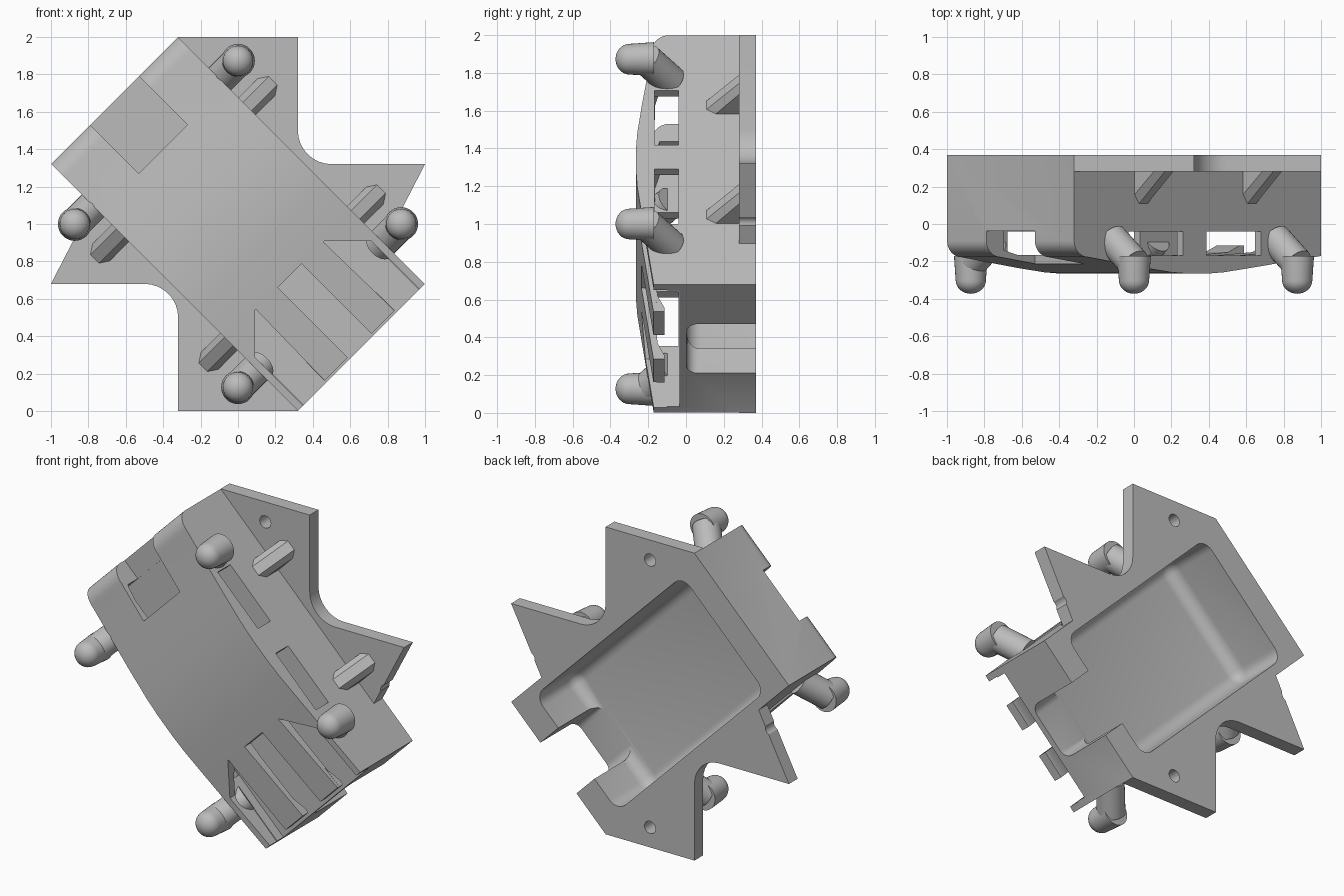
import bpy, bmesh, math
from mathutils import Matrix, Vector

if "Cube" in bpy.data.objects:
    bpy.data.objects.remove(bpy.data.objects["Cube"], do_unlink=True)

# Single plastic colour
grey = bpy.data.materials.new("plain grey")
grey.use_nodes = True
grey.diffuse_color = (0.5, 0.5, 0.5, 1)
grey.node_tree.nodes["Principled BSDF"].inputs["Base Color"].default_value = (0.5, 0.5, 0.5, 1)

# Parts are built in the housing's own frame: x along its length, z across it,
# then everything is turned by an eighth of a turn and lifted onto the ground.
PLACE = Matrix.Translation((0, 0, 1)) @ Matrix.Rotation(math.radians(45), 4, 'Y')
END, SIDE = 0.933, 0.48


def make(name, bm):
    bmesh.ops.recalc_face_normals(bm, faces=bm.faces[:])
    mesh = bpy.data.meshes.new(name)
    bm.to_mesh(mesh)
    bm.free()
    mesh.materials.append(grey)
    obj = bpy.data.objects.new(name, mesh)
    bpy.context.collection.objects.link(obj)
    return obj


def prism(name, points, a, b, axis):
    """Extrude a 2D outline along y or z from a to b."""
    bm = bmesh.new()
    place = (lambda p: (p[0], p[1], a)) if axis == 'z' else (lambda p: (p[0], a, p[1]))
    face = bm.faces.new([bm.verts.new(place(p)) for p in points])
    new = bmesh.ops.extrude_face_region(bm, geom=[face])["geom"]
    step = Vector((0, 0, b - a)) if axis == 'z' else Vector((0, b - a, 0))
    bmesh.ops.translate(bm, vec=step, verts=[g for g in new if isinstance(g, bmesh.types.BMVert)])
    return make(name, bm)


def box(name, x, y, z, bevel=0):
    bm = bmesh.new()
    bmesh.ops.create_cube(bm, size=1)
    for v in bm.verts:
        v.co = [lo + (c + 0.5) * (hi - lo) for c, (lo, hi) in zip(v.co, (x, y, z))]
    if bevel:
        bmesh.ops.bevel(bm, geom=bm.edges[:], offset=bevel, segments=6, profile=0.5, affect='EDGES')
    return make(name, bm)


def rod(name, start, end, radius):
    start, end = Vector(start), Vector(end)
    axis = end - start
    turn = axis.to_track_quat('Z', 'Y').to_matrix().to_4x4()
    bm = bmesh.new()
    bmesh.ops.create_cone(bm, cap_ends=True, segments=32, radius1=radius, radius2=radius,
                          depth=axis.length, matrix=Matrix.Translation((start + end) / 2) @ turn)
    return make(name, bm)


def combine(target, other, operation):
    mod = target.modifiers.new(operation, 'BOOLEAN')
    mod.operation, mod.solver, mod.object = operation, 'EXACT', other
    bpy.context.view_layer.update()
    graph = bpy.context.evaluated_depsgraph_get()
    mesh = bpy.data.meshes.new_from_object(target.evaluated_get(graph))
    target.modifiers.clear()
    target.data = mesh
    bpy.data.objects.remove(other, do_unlink=True)


# Housing: shallow arched front with one rounded end
def arc(cx, cy, rx, ry, start, end, n=8):
    angles = [math.radians(start + (end - start) * i / n) for i in range(n + 1)]
    return [(cx + rx * math.cos(t), cy + ry * math.sin(t)) for t in angles]


profile = [(-END, 0.37)] + arc(-0.823, -0.09, 0.11, 0.088, 180, 270)
profile += [(-0.4, -0.235), (-0.2, -0.258), (-0.08, -0.265), (0.08, -0.265),
            (0.2, -0.258), (0.4, -0.235), (END, -0.171), (END, 0.37)]
housing = prism("housing", profile, -SIDE, SIDE, 'z')

# Mounting flange: cross-shaped plate with two rounded inner corners
half = [(-0.32, 1), (0.32, 1)] + arc(0.5, 0.5, 0.18, 0.18, 180, 270) + [(1, 0.32), (1, -0.32)]
half = half[:-1]
outline = half + [(-x, -z) for x, z in half]
root = math.sqrt(2)
outline = [((x - z) / root, (x + z) / root) for x, z in outline]
combine(housing, prism("flange", outline, 0.28, 0.37, 'y'), 'UNION')

# Rear cavity, cable opening, and the thin card pocket in front of them
pocket = [(-0.8, -0.035), (-0.8, -0.14), (-0.7, -0.165), (0.5, -0.17), (1, -0.138), (1, -0.035)]
cutters = [
    box("cavity", (-0.75, 0.75), (0, 0.6), (-0.42, 0.42), 0.08),
    box("cable_opening", (0.55, 1.2), (0.002, 0.6), (-0.184, 0.184), 0.06),
    prism("pocket", pocket, -0.435, 0.435, 'z'),
    box("thumb_notch", (-1.1, -0.566), (-0.4, -0.037), (-0.184, 0.184)),
    box("finger_gap", (0.39, 1.1), (-0.4, -0.1), (-0.09, 0.09)),
    box("finger_trim", (0.92, 1.1), (-0.4, -0.1), (-0.3, 0.3)),
]
# Side windows right through both walls
for lo, hi in ((-0.52, -0.11), (0.07, 0.48)):
    cutters.append(box("window", (lo, hi), (-0.168, -0.04), (-0.6, 0.6)))
# Flared gaps outside the spring fingers, and screw holes
for s in (-1, 1):
    gap = [(0.39, 0.26), (0.57, 0.44), (1.1, 0.44), (1.1, 0.268), (0.39, 0.255)]
    cutters.append(prism("flared_gap", [(u, s * v) for u, v in gap], -0.4, -0.1, 'y'))
    for e in (-1, 1):
        cutters.append(rod("screw_hole", (e * 0.615, 0.2, s * 0.615), (e * 0.615, 0.5, s * 0.615), 0.04))
for cutter in cutters:
    combine(housing, cutter, 'DIFFERENCE')
parts = [housing]

for s, side in ((-1, "right"), (1, "left")):
    # Catch at the tip of each spring finger
    catch = [(0.78, -0.16), (0.92, -0.155), (0.92, -0.115), (0.89, -0.115)]
    lo, hi = sorted((s * 0.09, s * 0.265))
    parts.append(prism(side + "_finger_catch", catch, lo, hi, 'z'))
    for e, level in ((-1, "upper"), (1, "lower")):
        tag = f"{side}_{level}_"
        # Hook arm leaning out of the side wall
        u, v = e * 0.617, s * 0.617
        parts.append(rod(tag + "hook_arm", (u, -0.21, v), (u, -0.078, s * 0.45), 0.085))
        # Hook post: tapered peg with a domed tip
        bm = bmesh.new()
        shape = [(0, -0.17), (0.09, -0.17)] + arc(0, -0.3, 0.081, 0.073, 0, -90)
        verts = [bm.verts.new((r, y, 0)) for r, y in shape]
        edges = [bm.edges.new(pair) for pair in zip(verts, verts[1:])]
        bmesh.ops.spin(bm, geom=verts + edges, cent=(0, 0, 0), axis=(0, 1, 0),
                       angle=math.tau, steps=32)
        bmesh.ops.remove_doubles(bm, verts=bm.verts[:], dist=0.0005)
        bmesh.ops.translate(bm, vec=(u, 0, v), verts=bm.verts[:])
        parts.append(make(tag + "hook_post", bm))
        # Chamfered gusset between wall and flange
        bm = bmesh.new()
        for w in (-1, 1):
            for du, y, z in ((0.065, 0.285, 0.47), (0.065, 0.285, 0.63), (0.032, 0.285, 0.68),
                             (0.065, 0.15, 0.47), (0.032, 0.1, 0.47)):
                bm.verts.new((e * 0.41 + w * du, y, s * z))
        bmesh.ops.convex_hull(bm, input=bm.verts[:])
        bmesh.ops.dissolve_limit(bm, angle_limit=0.01, verts=bm.verts[:], edges=bm.edges[:])
        parts.append(make(tag + "gusset", bm))

# Turn into place and shade
bpy.ops.object.select_all(action='DESELECT')
for part in parts:
    part.data.transform(PLACE)
    part.select_set(True)
bpy.context.view_layer.objects.active = housing
bpy.ops.object.shade_smooth_by_angle(angle=math.radians(30))
